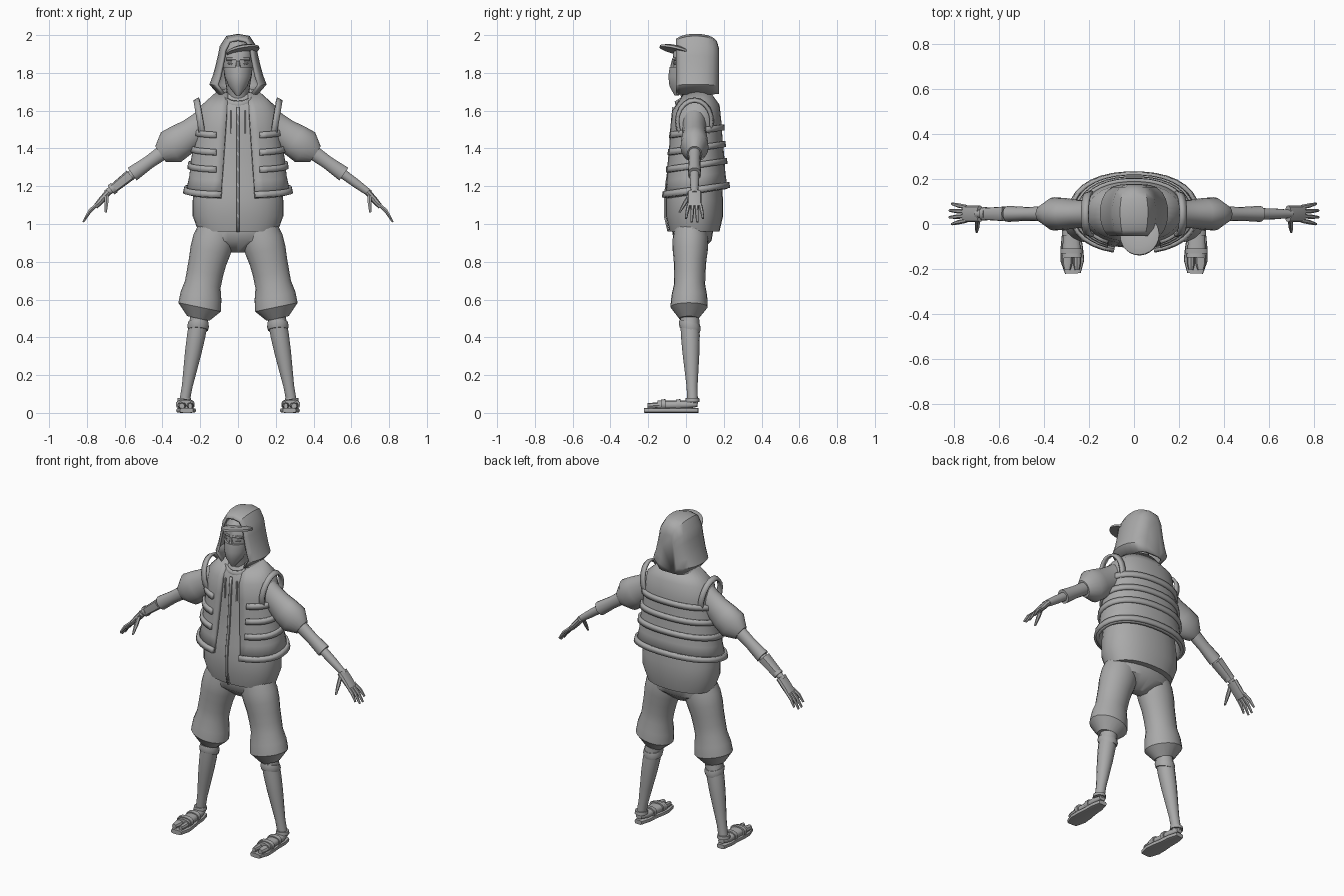
import bpy, bmesh, math
from mathutils import Vector

cube = bpy.data.objects.get("Cube")
if cube:
    bpy.data.objects.remove(cube)

grey = bpy.data.materials.new("plain grey")
grey.use_nodes = True
colour = (0.4, 0.4, 0.4, 1)
grey.diffuse_color = colour
grey.node_tree.nodes["Principled BSDF"].inputs["Base Color"].default_value = colour

UP = Vector((0, 0, 1))
FRONT = Vector((0, -1, 0))
SIDE = Vector((1, 0, 0))
parts = []


def finish(name, bm, thick=0):
    bmesh.ops.recalc_face_normals(bm, faces=bm.faces)
    mesh = bpy.data.meshes.new(name)
    bm.to_mesh(mesh)
    bm.free()
    obj = bpy.data.objects.new(name, mesh)
    bpy.context.collection.objects.link(obj)
    mesh.materials.append(grey)
    if thick:
        solidify = obj.modifiers.new("thickness", "SOLIDIFY")
        solidify.thickness = thick
        solidify.offset = 0
    parts.append(obj)


def skin(bm, rows, closed):
    for low, high in zip(rows, rows[1:]):
        count = len(low)
        for i in range(count if closed else count - 1):
            j = (i + 1) % count
            bm.faces.new((low[i], low[j], high[j], high[i]))


def spaced(start, end, widths, flat=1.0, depth=None, bow=(0, 0, 0)):
    """Evenly spaced rings (centre, half depth, half width) from start to end."""
    rings = []
    for i, width in enumerate(widths):
        t = i / (len(widths) - 1)
        centre = Vector(start).lerp(Vector(end), t) + Vector(bow) * math.sin(math.pi * t)
        rings.append((centre, depth or width * flat, width))
    return rings


def grown(rings, amount):
    return [(centre, deep + amount, wide + amount) for centre, deep, wide in rings]


def ring_at(rings, z):
    """The ring of an upright stack at height z."""
    for (c, d, w), (c2, d2, w2) in zip(rings, rings[1:]):
        if c.z <= z <= c2.z:
            t = (z - c.z) / (c2.z - c.z)
            return c.lerp(c2, t), d + (d2 - d) * t, w + (w2 - w) * t


def loft(name, rings, side=FRONT, n=20, power=1.0, opening=None,
         shear=0, thick=0, sign=1):
    """Skin oval rings. opening(z) is the half width left open at the front;
    a negative one keeps only a front strip of that half width."""
    axis = (rings[-1][0] - rings[0][0]).normalized()
    across = axis.cross(side).normalized()
    bm = bmesh.new()
    rows = []
    for centre, deep, wide in rings:
        first, last, steps = 0, math.tau, n
        if opening:
            gap = opening(centre.z)
            edge = math.asin(min(1, abs(gap) / wide) ** (1 / power))
            first, last = (edge, math.tau - edge) if gap > 0 else (-edge, edge)
            steps = n - 1
        row = []
        for i in range(n):
            angle = first + (last - first) * i / steps
            c, s = math.cos(angle), math.sin(angle)
            p = centre + side * deep * math.copysign(abs(c) ** power, c)
            p += across * wide * math.copysign(abs(s) ** power, s)
            p.z += shear * (p.y - centre.y)
            row.append(bm.verts.new((p.x * sign, p.y, p.z)))
        rows.append(row)
    skin(bm, rows, not opening)
    if not thick:
        if not opening:
            bm.faces.new(rows[0])
            bm.faces.new(rows[-1])
    finish(name, bm, thick)


def pair(name, rings, **options):
    loft("left_" + name, rings, **options)
    loft("right_" + name, rings, sign=-1, **options)


# Jacket with a raised zip, drawstrings and a collar dipping at the front
jacket = spaced((0, .045, .96), (0, .045, 1.7),
                [.21, .24, .24, .23, .21, .2, .19, .18, .17, .07], flat=.63)
loft("jacket", jacket, n=28, power=.9)
loft("zip", grown(jacket[:-1], .006), n=5, power=.9, thick=.01, opening=lambda z: -.007)
pair("drawstring", spaced((.04, -.073, 1.48), (.04, -.066, 1.6), [.005, .005]), n=6)
loft("collar", spaced((0, .035, 1.65), (0, .01, 1.69), [.09, .075]),
     side=SIDE, thick=.014)

# Open vest with bands wrapped around the sides and back
vest = spaced((0, .05, 1.16), (0, .05, 1.7),
              [.27, .25, .24, .225, .215, .2, .1], flat=.6)


def vest_edge(z):
    return .09 - .07 * (z - vest[0][0].z)


def vest_band(name, z, opening):
    rings = [ring_at(vest, z - .016), ring_at(vest, z + .016)]
    loft(name, grown(rings, .013), n=30, power=.9, shear=.15, thick=.02, opening=opening)


loft("vest", vest, n=30, power=.9, shear=.15, thick=.018, opening=vest_edge)
vest_band("vest_hem", 1.18, vest_edge)
for label, z in (("lower", 1.31), ("middle", 1.4), ("upper", 1.49)):
    vest_band(label + "_vest_band", z, lambda z: .115)
pair("armhole_rim", spaced((.185, .045, 1.545), (.215, .045, 1.54), [.12, .11], flat=.8),
     thick=.015)

# Puffed sleeves, forearms and the strapped bracer
pair("sleeve", spaced((.14, .045, 1.55), (.41, .045, 1.37),
                      [.085, .08, .08, .09, .095, .05], flat=.78))
pair("forearm", spaced((.39, .045, 1.385), (.56, .045, 1.264), [.04, .036, .042], flat=.85),
     n=14)
pair("wrist", spaced((.55, .045, 1.27), (.7, .045, 1.16), [.026, .024, .018]), n=14)
loft("right_bracer", spaced((.57, .045, 1.26), (.67, .045, 1.18), [.03, .024], flat=1.1),
     n=12, power=.5, sign=-1)
loft("right_wrist_band", spaced((.655, .045, 1.193), (.672, .045, 1.18), [.03, .03]),
     n=12, sign=-1)

# Hands
pair("palm", spaced((.685, .045, 1.17), (.755, .045, 1.09), [.018, .018, .014], depth=.037),
     n=10, power=.8)
for i, label in enumerate(("index", "middle", "ring", "little")):
    short = .01 * abs(i - 1.5)
    root = (.745, .015 + .02 * i, 1.105)
    tip = (.825 - short, .03 * i, 1 + 2 * short)
    pair(label + "_finger", spaced(root, tip, [.01, .01, .006], bow=(.005, 0, .005)), n=6)
pair("thumb", spaced((.695, .02, 1.155), (.7, -.035, 1.06), [.012, .012, .006]), n=6)

# Trousers gathered below the knee
loft("hips", spaced((0, .035, .85), (0, .035, 1.03), [.06, .2, .22, .21], flat=.5), n=24)
pair("trouser_leg", spaced((.11, .025, .98), (.21, .015, .5),
                           [.1, .11, .108, .1, .097, .096, .11, .115, .06],
                           flat=.86, bow=(.015, 0, 0)))

# Lower legs
pair("calf", spaced((.205, .02, .5), (.285, .035, .05),
                    [.05, .05, .045, .037, .029, .028]), n=14)
pair("knee_wrap", spaced((.212, .02, .44), (.21, .02, .48), [.054, .058, .054]),
     n=14, shear=-.25)

# Feet with a split toe, on strapped soles
pair("foot", spaced((.284, .06, .044), (.276, -.15, .04), [.02, .036, .037, .04, .044],
                    flat=.6), side=UP, n=14, power=.8)
for label, x, width in (("big_toe", .253, .018), ("small_toes", .297, .024)):
    pair(label, spaced((x, -.14, .04), (x, -.205, .036), [width, width, width * .6],
                       depth=.016), side=UP, n=8)
pair("sole", spaced((.284, .065, .013), (.272, -.22, .013),
                    [.025, .04, .042, .05, .053, .035], depth=.013),
     side=UP, n=12, power=.5)
for label, y, width in (("toe", -.12, .05), ("instep", -.04, .043)):
    pair(label + "_strap", spaced((.279, y - .012, .043), (.279, y + .012, .045),
                                  [width, width], depth=.028), side=UP, n=14, power=.8)
pair("ankle_strap", spaced((.284, .034, .058), (.284, .034, .078), [.038, .036]), n=14)

# Head, pointed mask and narrow eyes
loft("head", spaced((0, .05, 1.62), (0, .03, 1.98),
                    [.06, .055, .065, .075, .077, .077, .03], flat=1.13, bow=(0, -.025, 0)))
loft("face_mask", spaced((0, -.05, 1.68), (0, -.005, 1.83), [.01, .05, .07, .078], flat=1.05),
     power=1.12)
loft("nose_bridge", spaced((0, -.07, 1.82), (0, -.068, 1.865), [.016, .008]), n=8)
pair("eye", spaced((.015, -.064, 1.85), (.055, -.053, 1.85), [.003, .008, .003]), n=8)
pair("brow", spaced((.01, -.066, 1.872), (.062, -.048, 1.872), [.008, .01, .008]), n=8)

# Cap visor turned slightly to one side
loft("cap_visor", spaced((.027, -.052, 1.913), (.023, -.046, 1.935), [.088, .088, .06]),
     side=Vector((0, -1, .25)), n=24)

# Hood: arches from the open face to the closed back
half = [(wide, .05 * i) for i, wide in enumerate([.1, .145, .125, .112, .1, .09, .058])]
arch = half + [(0, .31)] + [(-x, z) for x, z in reversed(half)]
bm = bmesh.new()
rows = []
for i in range(9):
    angle = math.pi * (.19 + .095 * i)
    round_off = math.sin(angle)
    y = .05 - .12 * math.cos(angle)
    rows.append([bm.verts.new((x * round_off ** .5, y, 1.69 + z * round_off ** .15))
                 for x, z in arch])
skin(bm, rows, False)
bm.faces.new(rows[-1])
finish("hood", bm, .014)

# Smooth shading that keeps sharp edges
bpy.ops.object.select_all(action="DESELECT")
for obj in parts:
    obj.select_set(True)
bpy.context.view_layer.objects.active = parts[0]
bpy.ops.object.shade_smooth_by_angle(angle=math.radians(40))
